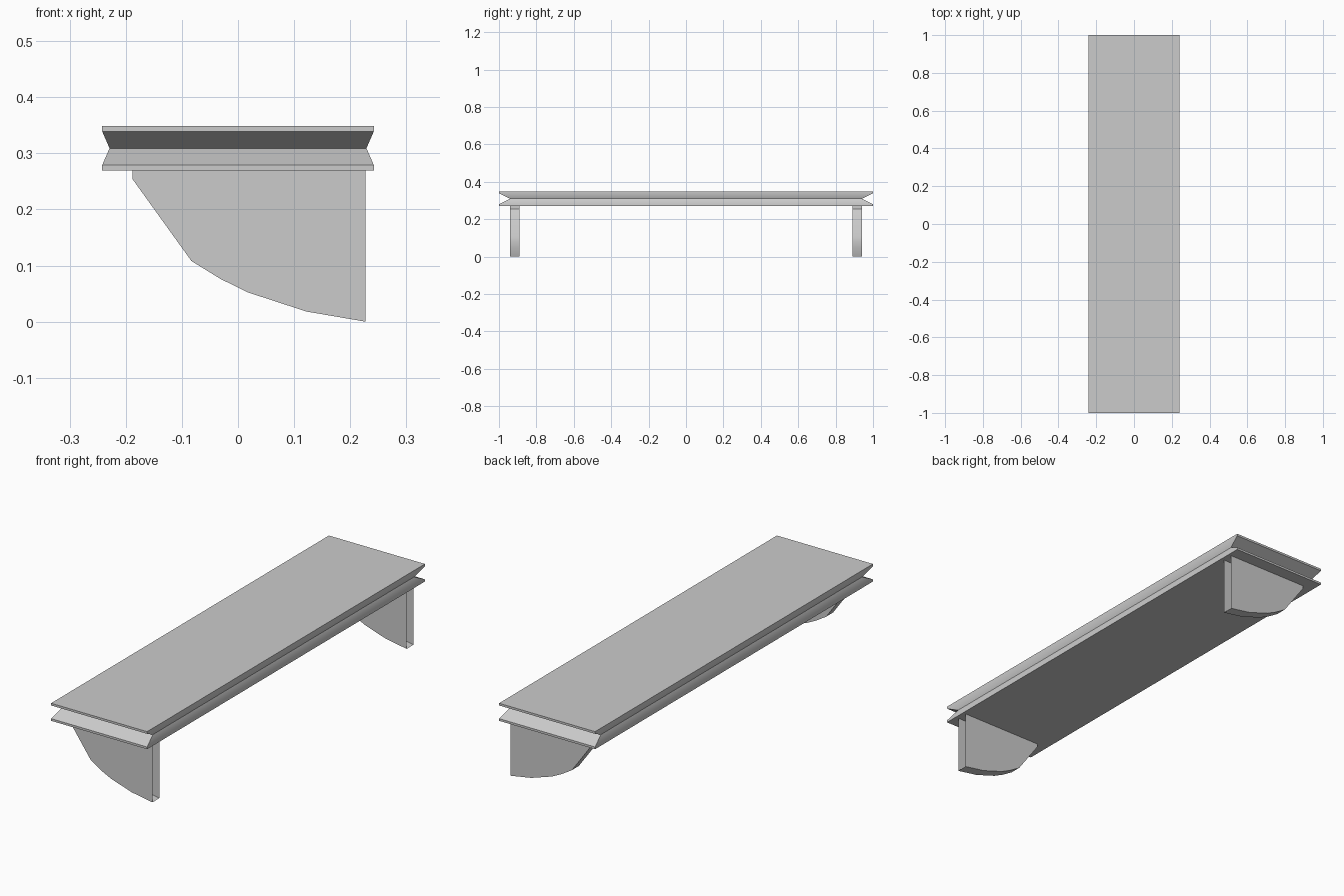
import bpy
import bmesh
import math

old = bpy.data.objects.get("Cube")
if old:
    bpy.data.objects.remove(old, do_unlink=True)

# Single plain grey
grey = bpy.data.materials.new("plain grey")
grey.use_nodes = True
COLOUR = (0.6, 0.6, 0.6, 1)
grey.diffuse_color = COLOUR
grey.node_tree.nodes["Principled BSDF"].inputs["Base Color"].default_value = COLOUR


def finish(bm, name):
    """Turn a bmesh into a smooth-by-angle object."""
    mesh = bpy.data.meshes.new(name)
    bm.to_mesh(mesh)
    bm.free()
    mesh.materials.append(grey)
    obj = bpy.data.objects.new(name, mesh)
    bpy.context.collection.objects.link(obj)
    bpy.ops.object.select_all(action="DESELECT")
    obj.select_set(True)
    bpy.context.view_layer.objects.active = obj
    bpy.ops.object.shade_smooth_by_angle(angle=math.radians(30))
    return obj


# Shelf board: stacked rectangles (half width, half length, height) with a V groove
def build_board():
    bm = bmesh.new()
    levels = [(0.242, 1, 0.269), (0.242, 1, 0.279), (0.229, 0.94, 0.309),
              (0.242, 1, 0.339), (0.242, 1, 0.349)]
    rings = [[bm.verts.new((sx * w, sy * l, z))
              for sx, sy in ((-1, -1), (1, -1), (1, 1), (-1, 1))]
             for w, l, z in levels]
    for low, high in zip(rings, rings[1:]):
        for i in range(4):
            j = (i + 1) % 4
            bm.faces.new((low[i], low[j], high[j], high[i]))
    bm.faces.new(rings[0][::-1])
    bm.faces.new(rings[-1])
    finish(bm, "shelf_board")


# Bracket: two side walls and a curved skirt, open at the wall side
def build_bracket(name, y0, y1):
    bm = bmesh.new()
    outline = [(-0.188, 0.269), (-0.188, 0.254), (-0.083, 0.108), (-0.031, 0.076),
               (0.018, 0.052), (0.122, 0.018), (0.227, 0), (0.227, 0.269)]
    front = [bm.verts.new((x, y0, z)) for x, z in outline]
    back = [bm.verts.new((x, y1, z)) for x, z in outline]
    bm.faces.new(front)
    bm.faces.new(back[::-1])
    for i in range(len(outline) - 2):
        bm.faces.new((front[i + 1], front[i], back[i], back[i + 1]))
    finish(bm, name)


build_board()
build_bracket("front_bracket", -0.94, -0.89)
build_bracket("back_bracket", 0.89, 0.94)
